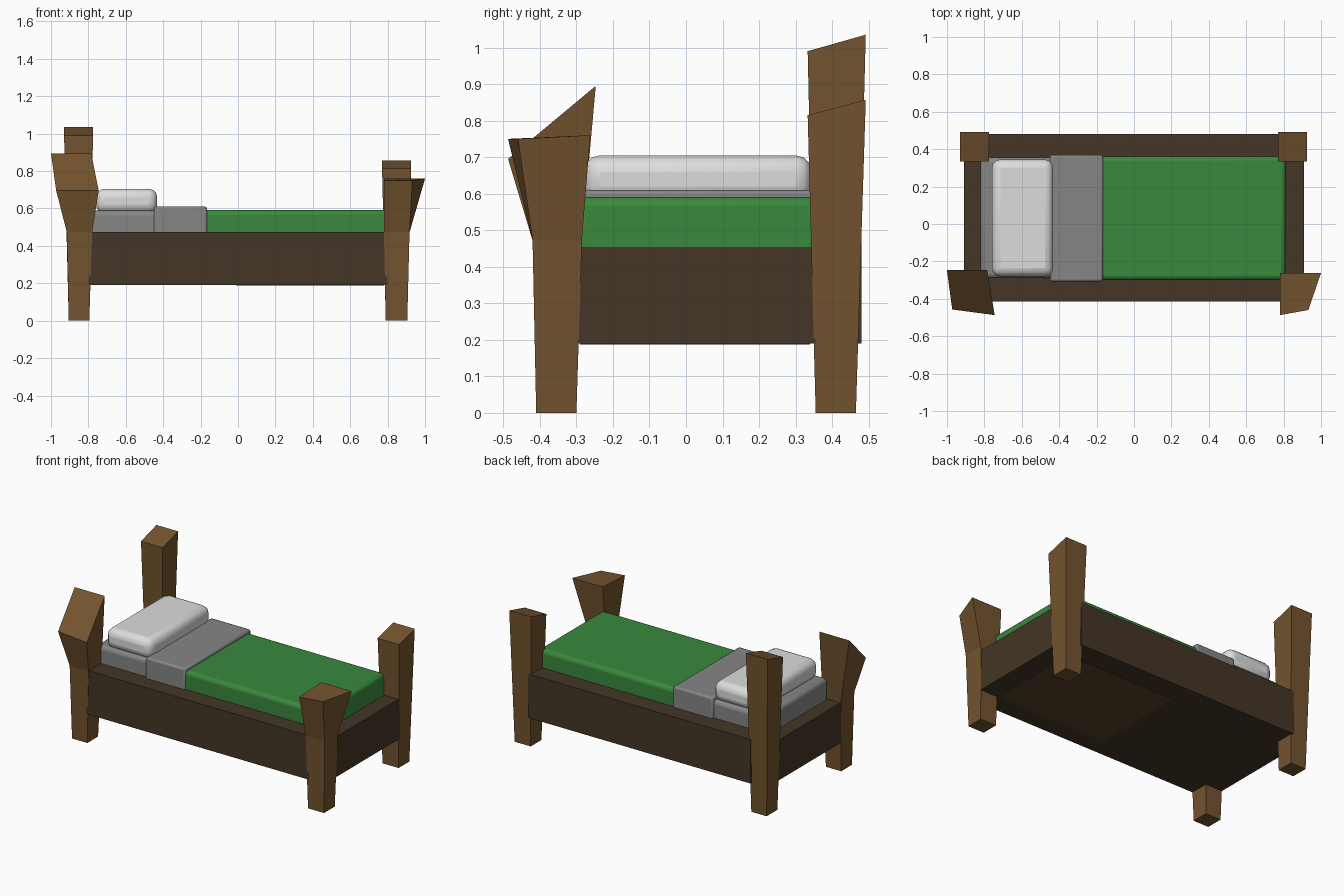
import bpy, bmesh, math

if "Cube" in bpy.data.objects:
    bpy.data.objects.remove(bpy.data.objects["Cube"])


def material(name, rgb):
    m = bpy.data.materials.new(name)
    m.diffuse_color = (*rgb, 1)
    m.use_nodes = True
    m.node_tree.nodes["Principled BSDF"].inputs["Base Color"].default_value = m.diffuse_color
    return m


POST = material("post wood", (0.175, 0.088, 0.028))
RAIL = material("dark rail wood", (0.058, 0.036, 0.019))
SLAT = material("under panel wood", (0.095, 0.05, 0.022))
SHEET = material("grey sheet", (0.24, 0.24, 0.24))
BLANKET = material("green blanket", (0.042, 0.25, 0.045))
PILLOW = material("pale pillow", (0.72, 0.72, 0.72))


def finish(name, bm, mat):
    bmesh.ops.recalc_face_normals(bm, faces=bm.faces)
    mesh = bpy.data.meshes.new(name)
    bm.to_mesh(mesh)
    bm.free()
    mesh.materials.append(mat)
    ob = bpy.data.objects.new(name, mesh)
    bpy.context.collection.objects.link(ob)
    return ob


def box(name, xs, ys, zs, mat, bevel=0, segments=3):
    bm = bmesh.new()
    bmesh.ops.create_cube(bm, size=1)
    for v in bm.verts:
        for i, (a, b) in enumerate((xs, ys, zs)):
            v.co[i] = b if v.co[i] > 0 else a
    ob = finish(name, bm, mat)
    if bevel:
        mod = ob.modifiers.new("soft edges", "BEVEL")
        mod.width = bevel
        mod.segments = segments
        bpy.context.view_layer.objects.active = ob
        ob.select_set(True)
        bpy.ops.object.shade_smooth_by_angle(angle=math.radians(40))
        ob.select_set(False)
    return ob


def rect(x0, x1, y0, y1, z0, z1):
    """Four corners, front edge at z0 and back edge at z1."""
    return [(x0, y0, z0), (x1, y0, z0), (x1, y1, z1), (x0, y1, z1)]


def post(name, rings):
    """Loft four-sided rings into a closed post."""
    bm = bmesh.new()
    loops = [[bm.verts.new(p) for p in r] for r in rings]
    for a, b in zip(loops, loops[1:]):
        for i in range(4):
            j = (i + 1) % 4
            bm.faces.new((a[i], a[j], b[j], b[i]))
    bm.faces.new(loops[0][::-1])
    bm.faces.new(loops[-1])
    finish(name, bm, POST)


# Hewn corner posts: straight tapers at the back, flared tops at the front
post("back_left_post", [rect(-.905, -.795, .355, .465, 0, 0),
                        rect(-.93, -.775, .333, .492, .99, 1.035)])
post("back_right_post", [rect(.79, .905, .355, .465, 0, 0),
                         rect(.77, .925, .333, .492, .815, .857)])
post("front_left_post", [rect(-.905, -.795, -.41, -.30, 0, 0),
                         rect(-.915, -.78, -.42, -.285, .472, .472),
                         [(-.972, -.457, .695), (-.745, -.487, .695),
                          (-.785, -.247, .895), (-1, -.247, .895)]])
post("front_right_post", [rect(.79, .905, -.41, -.30, 0, 0),
                          rect(.78, .917, -.42, -.285, .472, .472),
                          [(.78, -.487, .75), (.932, -.46, .75),
                           (1, -.262, .76), (.782, -.262, .76)]])

# Bed frame
box("front_rail", (-.80, .80), (-.415, -.29), (.19, .475), RAIL)
box("back_rail", (-.80, .80), (.355, .48), (.19, .475), RAIL)
for side, s in (("left", -1), ("right", 1)):
    box(side + "_end_rail", sorted((s * .79, s * .91)), (-.295, .355), (.19, .452), RAIL)
box("base_board", (-.80, .80), (-.30, .36), (.19, .40), RAIL)
box("under_panel", (-.01, .78), (-.29, .34), (.187, .195), SLAT)

# Bedding
box("mattress", (-.82, .79), (-.29, .355), (.38, .588), SHEET, .025)
box("blanket", (-.25, .81), (-.30, .362), (.39, .585 + .006), BLANKET, .025)
box("folded_sheet", (-.45, -.165), (-.308, .37), (.39, .61), SHEET, .012, 2)
box("pillow", (-.76, -.432), (-.28, .345), (.575, .705), PILLOW, .045)
